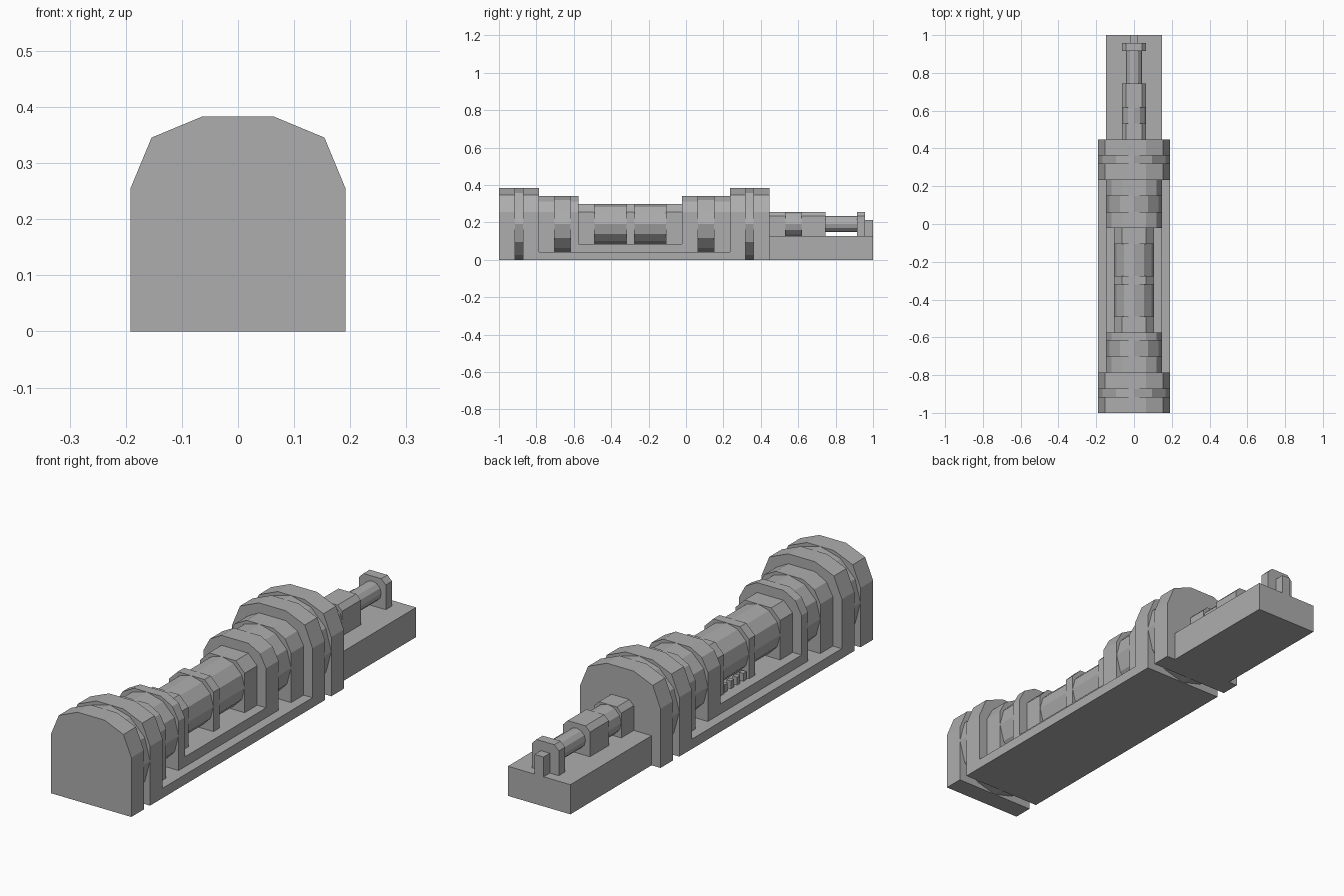
import bpy
import bmesh
import math

if "Cube" in bpy.data.objects:
    bpy.data.objects.remove(bpy.data.objects["Cube"])

U = 2 / 47          # modelling unit
AXIS = 4.5          # height of the shaft axis, in units

grey = bpy.data.materials.new("plain_grey")
grey.diffuse_color = (0.42, 0.42, 0.42, 1)
grey.use_nodes = True
grey.node_tree.nodes["Principled BSDF"].inputs["Base Color"].default_value = grey.diffuse_color


def prism(name, outline, y0, y1):
    """Extrude an (x, z) outline along y; everything is in units."""
    bm = bmesh.new()
    front = [bm.verts.new((x * U, (y0 - 23.5) * U, z * U)) for x, z in outline]
    face = bm.faces.new(front)
    out = bmesh.ops.extrude_face_region(bm, geom=[face])
    verts = [g for g in out["geom"] if isinstance(g, bmesh.types.BMVert)]
    bmesh.ops.translate(bm, verts=verts, vec=(0, (y1 - y0) * U, 0))
    bmesh.ops.recalc_face_normals(bm, faces=bm.faces[:])
    mesh = bpy.data.meshes.new(name)
    bm.to_mesh(mesh)
    bm.free()
    mesh.materials.append(grey)
    obj = bpy.data.objects.new(name, mesh)
    bpy.context.collection.objects.link(obj)
    return obj


def box(name, x0, x1, y0, y1, z0, z1):
    return prism(name, [(x0, z0), (x1, z0), (x1, z1), (x0, z1)], y0, y1)


def arch(name, corner, bottom, y0, y1):
    """Mirrored arch; corner lists (x, height above axis) from side to top."""
    right = [(corner[0][0], bottom)] + [(x, AXIS + h) for x, h in corner]
    return prism(name, right + [(-x, z) for x, z in reversed(right)], y0, y1)


def drum(name, r, y0, y1, sides=12):
    ring = [(r * math.cos(2 * math.pi * i / sides),
             AXIS + r * math.sin(2 * math.pi * i / sides)) for i in range(sides)]
    return prism(name, ring, y0, y1)


# Arch outlines for each housing size
LARGE = [(4.5, 1.5), (3.62, 3.62), (1.5, 4.5)]
MEDIUM = [(3.5, 1.5), (2.8, 2.8), (1.5, 3.5)]
SMALL = [(2.5, 1.5), (1.5, 2.5)]
TAIL = [(1.5, 1), (1, 1.5)]

# Housing collars: name, outline, bottom, spans along y
for name, corner, bottom, spans in [
    ("large_collar", LARGE, 0, [(0, 2), (3, 5), (29, 31), (32, 34)]),
    ("medium_collar", MEDIUM, 1, [(5, 7), (9, 10), (23, 25), (27, 29)]),
    ("small_collar", SMALL, 2, [(10, 12), (16, 17), (21, 23)]),
    ("tail_collar", TAIL, 3, [(34, 36), (38, 41), (45, 46)]),
]:
    for i, (a, b) in enumerate(spans):
        arch(f"{name}_{i + 1}", corner, bottom, a, b)

# Round drums showing in the gaps between collars
for name, r, spans in [
    ("large_drum", 4.5, [(2, 3), (31, 32)]),
    ("medium_drum", 3.5, [(7, 9), (25, 27)]),
    ("small_drum", 2.5, [(12, 16), (17, 21)]),
    ("tail_drum", 1.5, [(36, 38)]),
    ("tail_rod", 1.0, [(41, 45)]),
]:
    for i, (a, b) in enumerate(spans):
        drum(f"{name}_{i + 1}", r, a, b)

# Stepped base plates and rear plinth
box("lower_plate", -4.5, 4.5, 5, 29, 0, 1)
box("upper_plate", -3.5, 3.5, 10, 23, 1, 2)
box("rear_plinth", -3.5, 3.5, 34, 47, 0, 3)
box("rear_peg", -0.5, 0.5, 46, 47, 3, 5)

# Small teeth below the drum on the left side
for i in range(4):
    y = 17.25 + i
    box(f"tooth_{i + 1}", -2.4, -1.9, y, y + 0.5, 2, 2.8)
